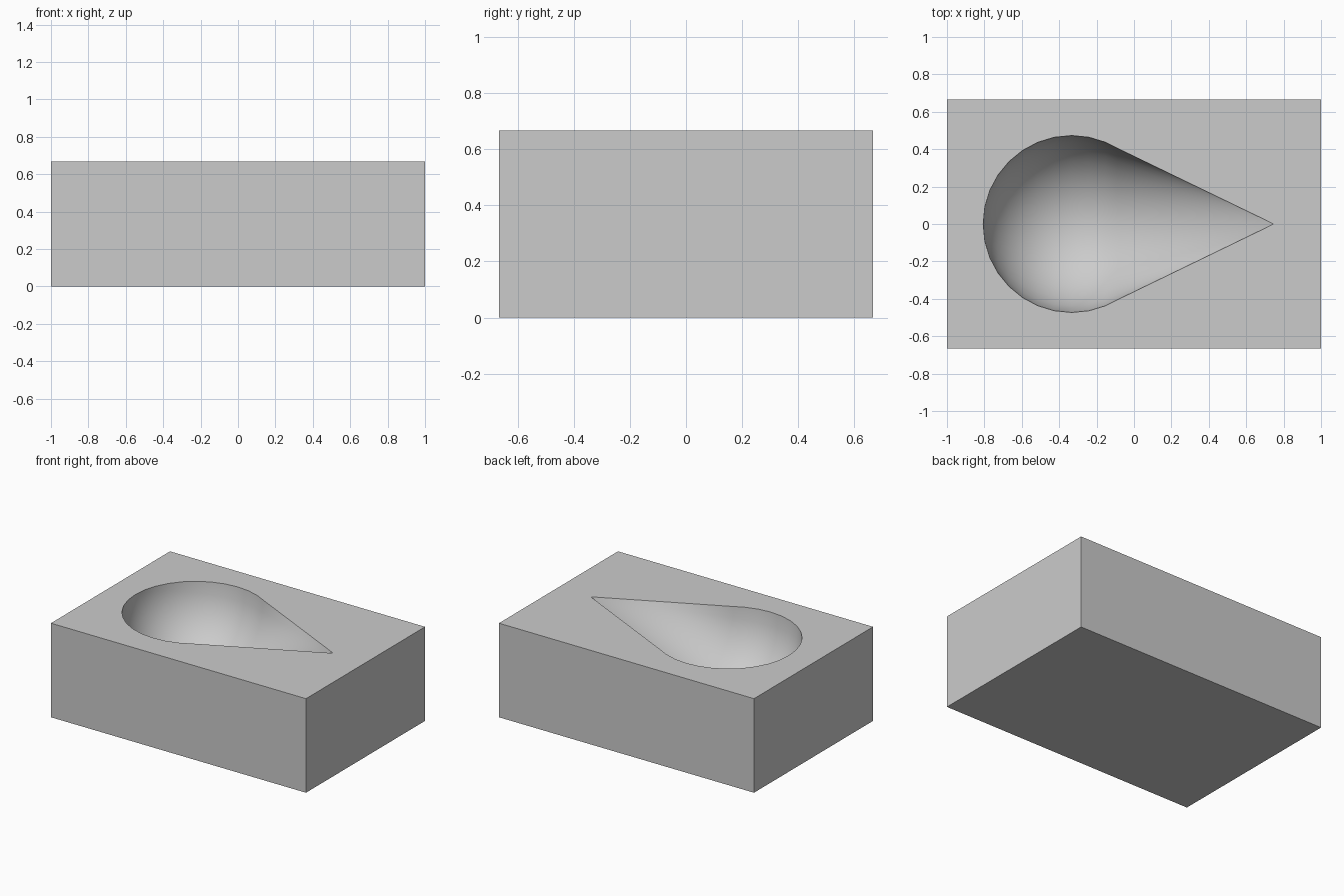
import bpy
import bmesh
from math import pi, radians, sin, cos
from mathutils import Matrix, Vector

default = bpy.data.objects.get("Cube")
if default:
    bpy.data.objects.remove(default, do_unlink=True)

LENGTH, WIDTH, TOP = 2.0, 4 / 3, 2 / 3
CENTRE_X, RADIUS, TIP_X = -1 / 3, 0.473, 0.747

grey = bpy.data.materials.new("plain grey")
grey.use_nodes = True
colour = (0.6, 0.6, 0.6, 1)
grey.diffuse_color = colour
grey.node_tree.nodes["Principled BSDF"].inputs["Base Color"].default_value = colour

bm = bmesh.new()

# Solid block, opened at the top
size = Matrix.Diagonal((LENGTH, WIDTH, TOP, 1))
bmesh.ops.create_cube(bm, size=1, matrix=Matrix.Translation((0, 0, TOP / 2)) @ size)
lid = [f for f in bm.faces if f.calc_center_median().z > TOP - 0.01]
bmesh.ops.delete(bm, geom=lid, context="FACES_ONLY")

# Teardrop hollow: round end and tapering cone, spun half a turn below the top
angles = [pi - i * pi / 16 for i in range(11)] + [radians(59)]
profile = [(CENTRE_X + RADIUS * cos(a), -RADIUS * sin(a)) for a in angles]
profile.append((TIP_X, 0))
verts = [bm.verts.new((x, y, TOP)) for x, y in profile]
edges = [bm.edges.new(pair) for pair in zip(verts, verts[1:])]
bmesh.ops.spin(bm, geom=verts + edges, cent=Vector((0, 0, TOP)),
               axis=Vector((1, 0, 0)), angle=pi, steps=16)
bmesh.ops.remove_doubles(bm, verts=bm.verts[:], dist=0.0005)

# Flat top around the hollow
rim = [e for e in bm.edges if e.is_boundary]
bmesh.ops.triangle_fill(bm, edges=rim, use_beauty=True, use_dissolve=False)
bmesh.ops.recalc_face_normals(bm, faces=bm.faces[:])

mesh = bpy.data.meshes.new("hollowed_block")
bm.to_mesh(mesh)
bm.free()
mesh.materials.append(grey)
block = bpy.data.objects.new("hollowed_block", mesh)
bpy.context.collection.objects.link(block)

bpy.ops.object.select_all(action="DESELECT")
block.select_set(True)
bpy.context.view_layer.objects.active = block
bpy.ops.object.shade_smooth_by_angle(angle=radians(25))
